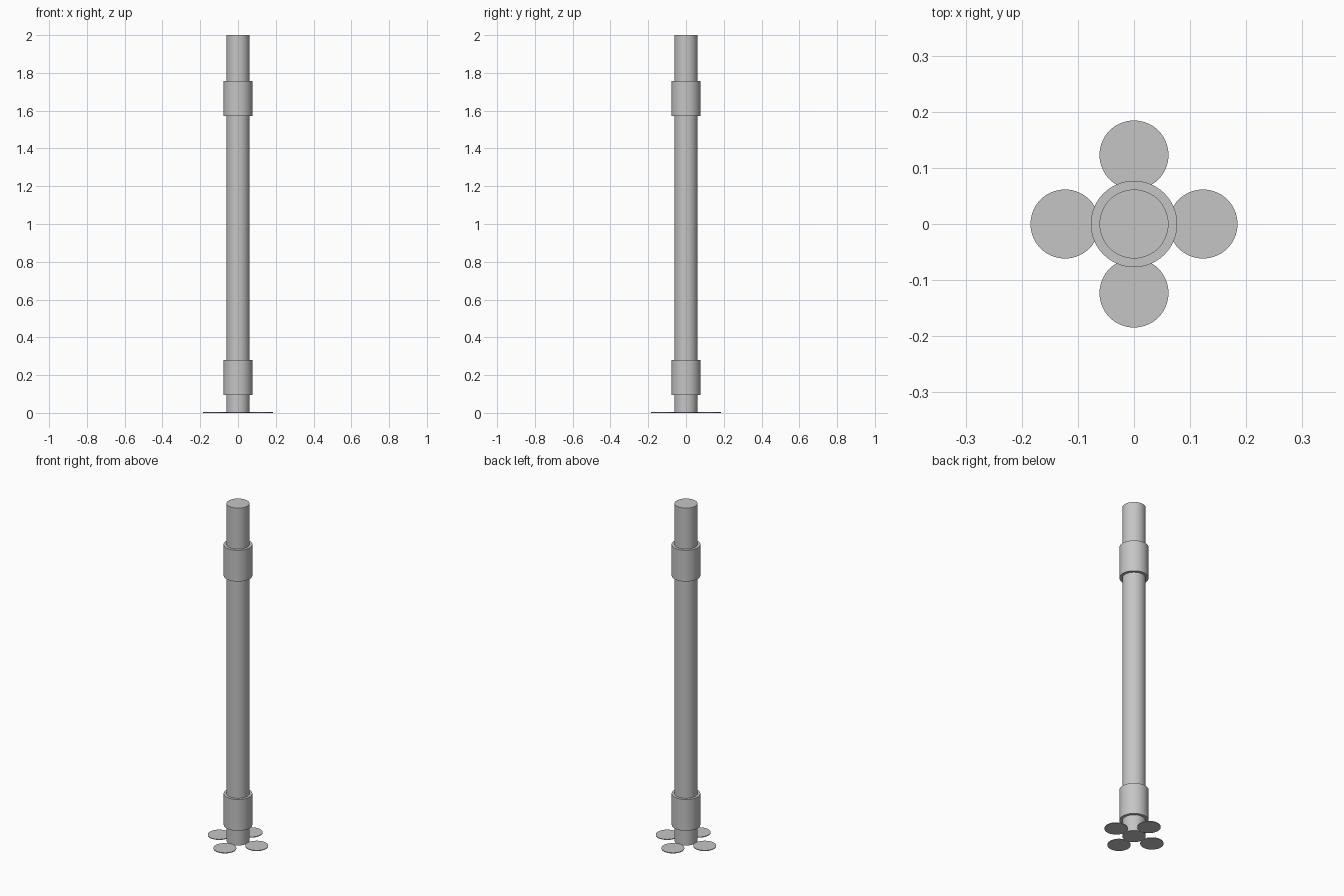
import bpy
import math

if "Cube" in bpy.data.objects:
    bpy.data.objects.remove(bpy.data.objects["Cube"], do_unlink=True)

# Single plain grey metal
grey = bpy.data.materials.new("grey_metal")
grey.use_nodes = True
colour = (0.56, 0.56, 0.56, 1)
grey.diffuse_color = colour
grey.node_tree.nodes["Principled BSDF"].inputs["Base Color"].default_value = colour

SHAFT_R = 0.0615
COLLAR_R = 0.077
FOOT_T = 0.004


def cylinder(name, radius, bottom, top, x=0, y=0):
    """Upright smooth-sided cylinder between two heights."""
    bpy.ops.mesh.primitive_cylinder_add(
        vertices=64, radius=radius, depth=top - bottom,
        location=(x, y, (bottom + top) / 2))
    obj = bpy.context.object
    obj.name = name
    obj.data.materials.append(grey)
    bpy.ops.object.shade_smooth_by_angle(angle=math.radians(30))
    return obj


# Post
cylinder("shaft", SHAFT_R, 0, 2)

# Collars
cylinder("lower_collar", COLLAR_R, 0.095, 0.28)
cylinder("upper_collar", COLLAR_R, 1.572, 1.757)

# Four thin foot discs touching the shaft
for name, dx, dy in (("left", 1, 0), ("right", -1, 0),
                     ("front", 0, -1), ("back", 0, 1)):
    cylinder(name + "_foot_disc", SHAFT_R, 0, FOOT_T,
             dx * 2 * SHAFT_R, dy * 2 * SHAFT_R)
